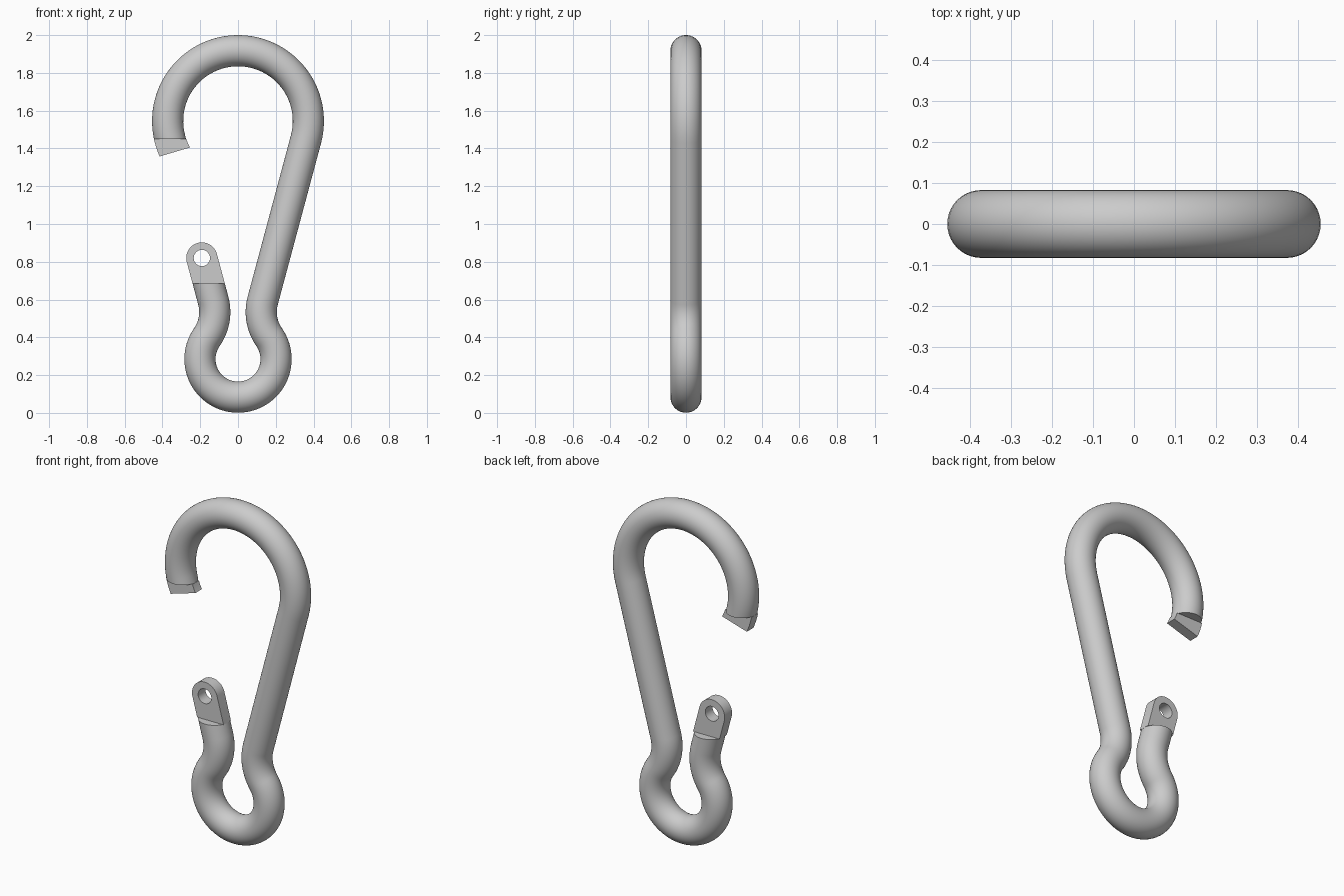
import bpy, bmesh
from math import sin, cos, tan, asin, radians, pi
from mathutils import Vector

if "Cube" in bpy.data.objects:
    bpy.data.objects.remove(bpy.data.objects["Cube"])

R = 0.0825                       # rod radius
TOP, R_TOP = (0, 1.545), 0.3725  # large hook bend
BOT, R_BOT = (0, 0.285), 0.2015  # small eye bend
TILT, JOIN = radians(15), radians(35)
Z_TIP, Z_TAB = 1.45, 0.685       # heights where the rod becomes flat


def arc(c, r, a0, a1, n):
    return [Vector((c[0] + r * cos(a0 + (a1 - a0) * i / n),
                    c[1] + r * sin(a0 + (a1 - a0) * i / n))) for i in range(n + 1)]


def smooth(obj, angle=30):
    bpy.ops.object.select_all(action='DESELECT')
    obj.select_set(True)
    bpy.context.view_layer.objects.active = obj
    bpy.ops.object.shade_smooth_by_angle(angle=radians(angle))


# Neck radius chosen so that it touches both the straight shank and the eye
k = cos(JOIN + TILT)
shank = R_TOP - sin(TILT) * (TOP[1] - BOT[1])
r_neck = (R_BOT * k - shank) / (1 - k)
neck_c = ((R_BOT + r_neck) * cos(JOIN), BOT[1] + (R_BOT + r_neck) * sin(JOIN))


def left_line(z):
    """Centre of the left straight, mirrored from the shank."""
    x, zt = R_TOP * cos(TILT), TOP[1] - R_TOP * sin(TILT)
    return Vector((-(x - (zt - z) * tan(TILT)), z))


# Centre line of the rod
neck = arc(neck_c, r_neck, pi - TILT, pi + JOIN, 14)
path = arc(TOP, R_TOP, pi + asin((TOP[1] - Z_TIP) / R_TOP), -TILT, 48)
path += neck
path += arc(BOT, R_BOT, JOIN, -pi - JOIN, 56)[1:-1]
path += [Vector((-p.x, p.y)) for p in reversed(neck)]
path.append(left_line(Z_TAB))

# Rod: round section swept along the path, both ends cut level
bm = bmesh.new()
SIDES, rings = 40, []
last = len(path) - 1
for i, p in enumerate(path):
    t = (path[min(i + 1, last)] - path[max(i - 1, 0)]).normalized()
    n = Vector((-t.y, t.x))
    ring = []
    for j in range(SIDES):
        a = 2 * pi * j / SIDES
        q = p + n * (R * cos(a))
        if i in (0, last):
            q += t * ((p.y - q.y) / t.y)
        ring.append(bm.verts.new((q.x, R * sin(a), q.y)))
    rings.append(ring)
for a, b in zip(rings, rings[1:]):
    for j in range(SIDES):
        m = (j + 1) % SIDES
        bm.faces.new((a[j], a[m], b[m], b[j]))
bm.faces.new(rings[0])
bm.faces.new(rings[-1])
bmesh.ops.recalc_face_normals(bm, faces=bm.faces)
mesh = bpy.data.meshes.new("hook_rod")
bm.to_mesh(mesh)
bm.free()
rod = bpy.data.objects.new("hook_rod", mesh)
bpy.context.collection.objects.link(rod)
smooth(rod)


def flat_plate(name, loops, thickness):
    """Extrude closed xz outlines (later ones are holes) along y."""
    cu = bpy.data.curves.new(name, 'CURVE')
    cu.dimensions, cu.fill_mode, cu.extrude = '2D', 'BOTH', thickness / 2
    for pts in loops:
        s = cu.splines.new('POLY')
        s.points.add(len(pts) - 1)
        for sp, p in zip(s.points, pts):
            sp.co = (p.x, p.y, 0, 1)
        s.use_cyclic_u = True
    ob = bpy.data.objects.new(name, cu)
    ob.rotation_euler.x = pi / 2
    bpy.context.collection.objects.link(ob)
    bpy.ops.object.select_all(action='DESELECT')
    ob.select_set(True)
    bpy.context.view_layer.objects.active = ob
    bpy.ops.object.convert(target='MESH')
    ob = bpy.context.view_layer.objects.active
    b = bmesh.new()
    b.from_mesh(ob.data)
    bmesh.ops.remove_doubles(b, verts=b.verts, dist=1e-5)
    bmesh.ops.recalc_face_normals(b, faces=b.faces)
    b.to_mesh(ob.data)
    b.free()
    smooth(ob)


# Flat tongue at the hook tip, following the bend to a slanted end
ro, ri, drop = R_TOP + R, R_TOP - R, TOP[1] - Z_TIP
tongue = arc(TOP, ro, pi + asin(drop / ro), pi + radians(24.3), 8)
tongue += arc(TOP, ri, pi + radians(28.8), pi + asin(drop / ri), 8)
flat_plate("tip_tongue", [tongue], 0.06)

# Rounded pivot tab with a pin hole
c = left_line(0.82)
side, up = Vector((cos(TILT), sin(TILT))), Vector((-sin(TILT), cos(TILT)))
tab = arc(c, R, TILT, TILT + pi, 32)
for s in (-1, 1):
    q = c + side * (R * s)
    tab.append(q - up * ((q.y - Z_TAB) / up.y))
flat_plate("pivot_tab", [tab, arc(c, 0.043, 0, 2 * pi, 40)[:-1]], 0.068)
